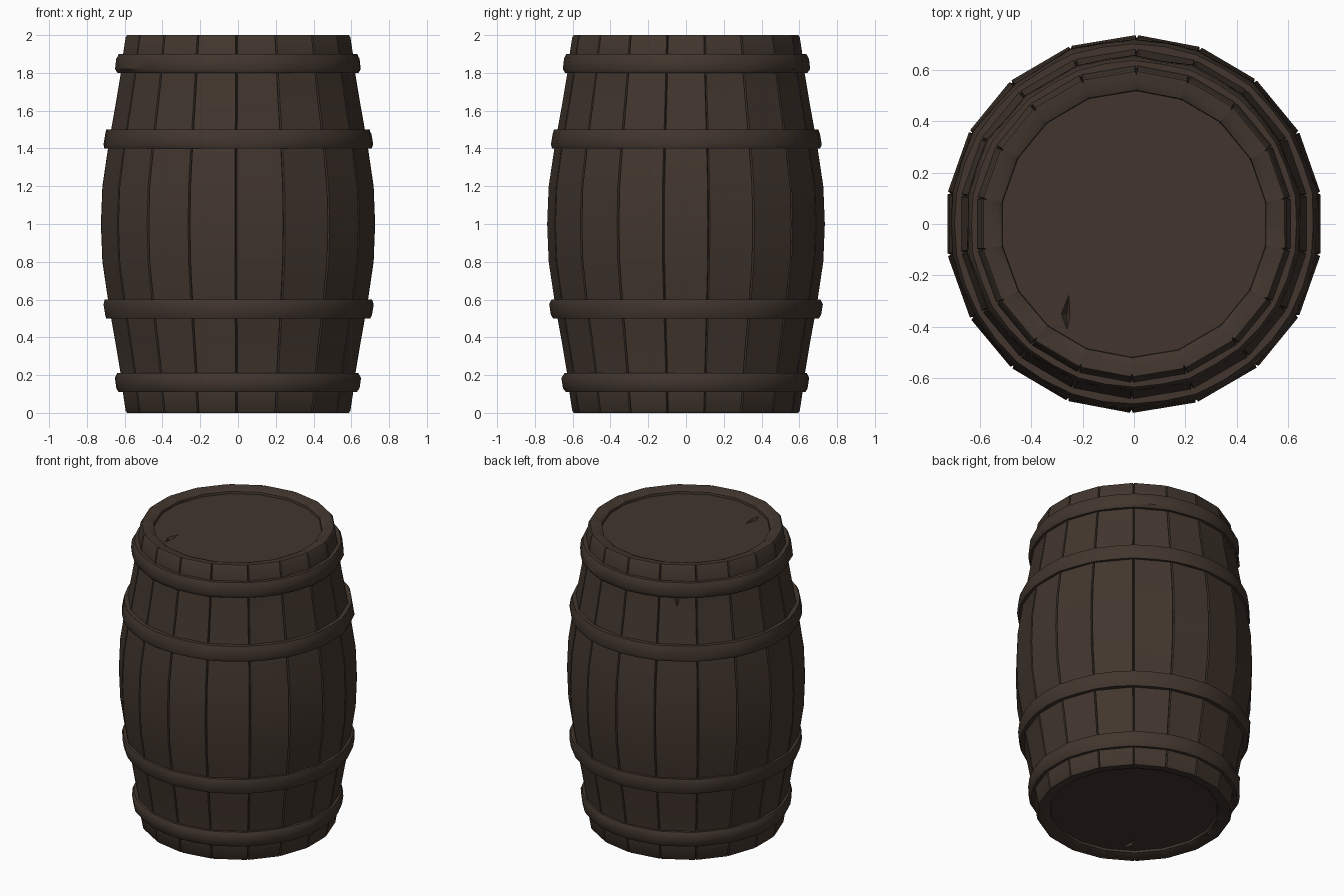
import bpy, bmesh, math, random
from mathutils import Vector

if "Cube" in bpy.data.objects:
    bpy.data.objects.remove(bpy.data.objects["Cube"])

random.seed(4)
N = 18                      # staves around the barrel
wood = bpy.data.materials.new("dark brown wood")
wood.diffuse_color = (0.054, 0.037, 0.027, 1)
wood.use_nodes = True
wood.node_tree.nodes["Principled BSDF"].inputs["Base Color"].default_value = wood.diffuse_color


def finish(bm, name, smooth=30):
    bmesh.ops.recalc_face_normals(bm, faces=bm.faces)
    me = bpy.data.meshes.new(name)
    bm.to_mesh(me)
    bm.free()
    ob = bpy.data.objects.new(name, me)
    bpy.context.collection.objects.link(ob)
    me.materials.append(wood)
    if smooth:
        bpy.ops.object.select_all(action='DESELECT')
        ob.select_set(True)
        bpy.context.view_layer.objects.active = ob
        bpy.ops.object.shade_smooth_by_angle(angle=math.radians(smooth))
    return ob


def lathe(rows, points, loop):
    """rows: (radius, z, relief); points: (angle, offset). Quads between rows."""
    bm = bmesh.new()
    rings = [[bm.verts.new(((r + k * o) * math.cos(a), (r + k * o) * math.sin(a), z))
              for a, o in points] for r, z, k in rows]
    pairs = list(zip(rings, rings[1:]))
    if loop:
        pairs.append((rings[-1], rings[0]))
    n = len(points)
    for lo, hi in pairs:
        for i in range(n):
            j = (i + 1) % n
            bm.faces.new((lo[i], lo[j], hi[j], hi[i]))
    if not loop:
        bm.faces.new(rings[0])
        bm.faces.new(rings[-1])
    return bm


def cut(ob, cutter):
    cutter.hide_render = True
    cutter.hide_viewport = False
    m = ob.modifiers.new("cut", 'BOOLEAN')
    m.operation = 'DIFFERENCE'
    m.solver = 'EXACT'
    m.object = cutter
    bpy.ops.object.select_all(action='DESELECT')
    ob.select_set(True)
    bpy.context.view_layer.objects.active = ob
    bpy.ops.object.modifier_apply(modifier=m.name)
    bpy.data.objects.remove(cutter, do_unlink=True)


# Staves: flat boards with a thin groove at each joint
joint = []
for i in range(N):
    a = math.radians(10 + 20 * i + random.uniform(-1, 1))
    g = math.radians(0.45)
    joint += [(a - g, 0), (a, -0.012), (a + g, 0)]
half = [(0.735, 1.0), (0.727, 1.2), (0.697, 1.4), (0.68, 1.5), (0.653, 1.65),
        (0.628, 1.8), (0.616, 1.9), (0.602, 1.99)]
outer = [(r, 2 - z, 1) for r, z in half[:0:-1]] + [(r, z, 1) for r, z in half]
inner = [(0.594, 2.0, 1), (0.55, 1.997, .6), (0.52, 1.985, .2), (0.512, 1.93, 0)]
rows = outer + inner + [(r, 2 - z, k) for r, z, k in inner[::-1]]
staves = finish(lathe(rows, joint, True), "staves")

# Chipped stave at the back left, below the top hoop
bm = bmesh.new()
az = math.radians(120)
d, t = Vector((math.cos(az), math.sin(az), 0)), Vector((-math.sin(az), math.cos(az), 0))
pts = [d * 0.75 + t * 0.09 + Vector((0, 0, 1.83)), d * 0.75 - t * 0.09 + Vector((0, 0, 1.83)),
       d * 0.75 + Vector((0, 0, 1.60)), d * 0.57 + Vector((0, 0, 1.80))]
v = [bm.verts.new(p) for p in pts]
for f in ((0, 1, 2), (0, 1, 3), (1, 2, 3), (0, 2, 3)):
    bm.faces.new([v[k] for k in f])
cut(staves, finish(bm, "chip_cutter", 0))

# Sunken lids, each with a split in the wood
ring = [(math.radians(10 + 20 * i), 0) for i in range(N)]
for name, zc, s in (("top_lid", 1.97, 1), ("bottom_lid", 0.03, -1)):
    lid = finish(lathe([(0.522, zc, 0), (0.522, zc - s * 0.05, 0)], ring, False), name)
    bm = bmesh.new()
    outline = [(-0.25, -0.25), (-0.29, -0.35), (-0.26, -0.43), (-0.245, -0.37)]
    top = [bm.verts.new((x, y, zc + s * 0.01)) for x, y in outline]
    tip = bm.verts.new((-0.262, -0.35, zc - s * 0.03))
    bm.faces.new(top)
    for i in range(4):
        bm.faces.new((top[i], top[(i + 1) % 4], tip))
    cut(lid, finish(bm, "split_cutter", 0))


# Hoops: slightly battered bands with rounded faces
def hoop(name, z, r_low, r_high, bulge):
    dents = [(math.radians(10 + 10 * i), random.uniform(-0.006, 0.006) -
              (0.007 if i % 2 else 0)) for i in range(2 * N)]
    rows = [(r_low - 0.05, z - 0.05, 0), (r_low, z - 0.05, .4), (r_low + bulge, z - 0.03, 1),
            (r_high + bulge, z + 0.025, 1), (r_high, z + 0.05, .4), (r_high - 0.05, z + 0.05, 0)]
    finish(lathe(rows, dents, True), name, 40)


for label, z, r1, r2, b in (("top", 1.85, 0.642, 0.636, 0.014),
                            ("upper", 1.45, 0.711, 0.702, 0.010)):
    hoop(label + "_hoop", z, r1, r2, b)
for label, z, r1, r2, b in (("lower", 0.55, 0.702, 0.711, 0.010),
                            ("bottom", 0.16, 0.634, 0.642, 0.014)):
    hoop(label + "_hoop", z, r1, r2, b)
